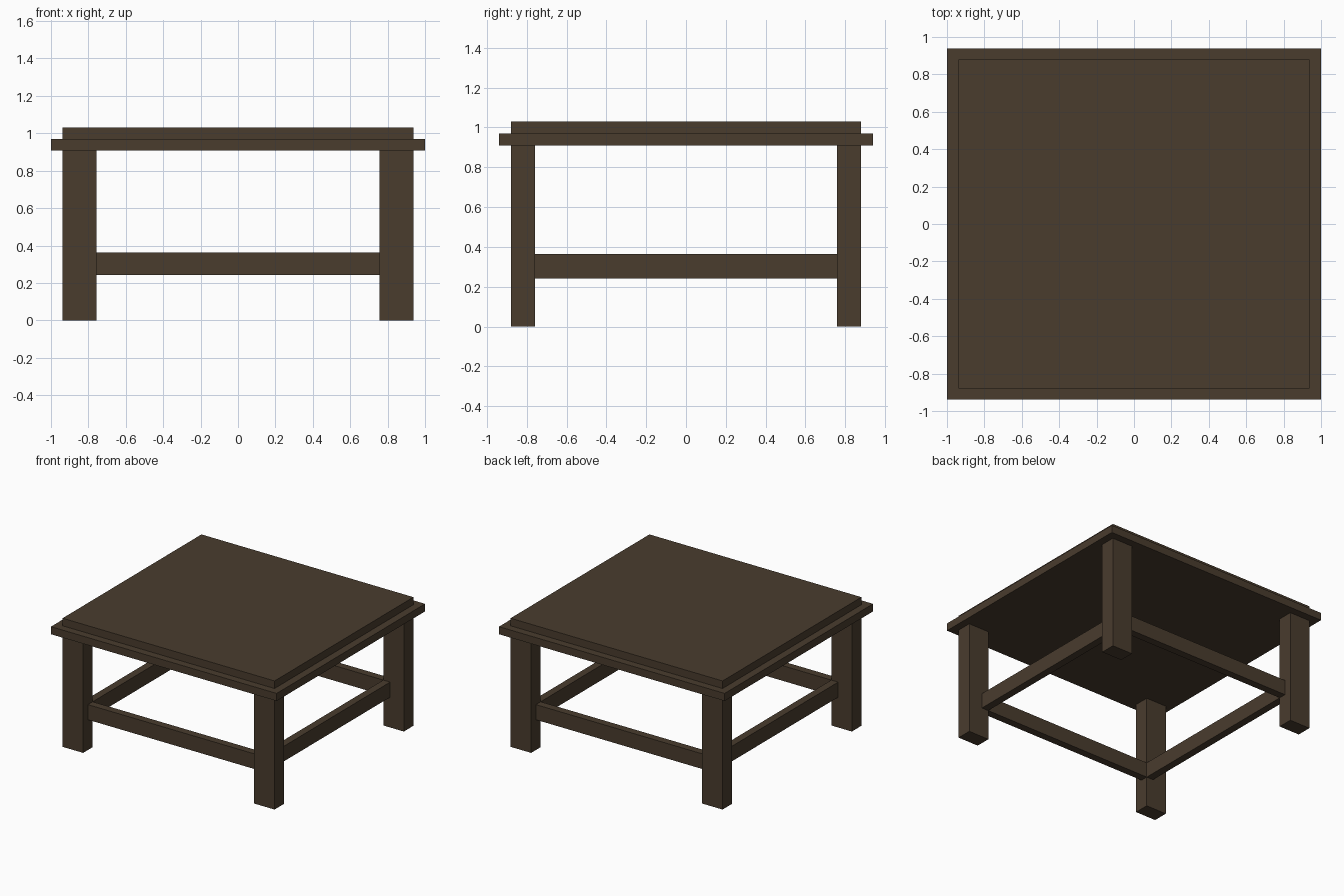
import bpy, bmesh
from mathutils import Vector

if "Cube" in bpy.data.objects:
    bpy.data.objects.remove(bpy.data.objects["Cube"])

U = 2 / 33  # grid unit: the table is 33 units wide

wood = bpy.data.materials.new("dark brown wood")
wood.diffuse_color = (0.067, 0.045, 0.027, 1)
wood.use_nodes = True
wood.node_tree.nodes["Principled BSDF"].inputs["Base Color"].default_value = wood.diffuse_color


def box(name, lo, hi):
    """Box between two corners, given in grid units."""
    lo, hi = Vector(lo) * U, Vector(hi) * U
    bm = bmesh.new()
    bmesh.ops.create_cube(bm, size=1)
    bmesh.ops.scale(bm, vec=hi - lo, verts=bm.verts)
    bmesh.ops.translate(bm, vec=(lo + hi) / 2, verts=bm.verts)
    mesh = bpy.data.meshes.new(name)
    bm.to_mesh(mesh)
    bm.free()
    mesh.materials.append(wood)
    ob = bpy.data.objects.new(name, mesh)
    bpy.context.collection.objects.link(ob)
    return ob


def span(side, inner, outer):
    """Range on the negative or positive side of an axis."""
    return (inner, outer) if side > 0 else (-outer, -inner)


# Table top: wide lower board with a smaller raised board
box("lower_top", (-16.5, -15.5, 15), (16.5, 15.5, 16))
box("upper_top", (-15.5, -14.5, 16), (15.5, 14.5, 17))

# Four legs
for sy, fb in ((-1, "front"), (1, "back")):
    for sx, lr in ((-1, "left"), (1, "right")):
        x, y = span(sx, 12.5, 15.5), span(sy, 12.5, 14.5)
        box(f"{fb}_{lr}_leg", (x[0], y[0], 0), (x[1], y[1], 15))

# Stretcher rails between the legs
for s, fb, lr in ((-1, "front", "left"), (1, "back", "right")):
    a, b = span(s, 12.5, 13.5)
    box(f"{fb}_rail", (-12.5, a, 4), (12.5, b, 6))
    box(f"{lr}_rail", (a, -12.5, 4), (b, 12.5, 6))
